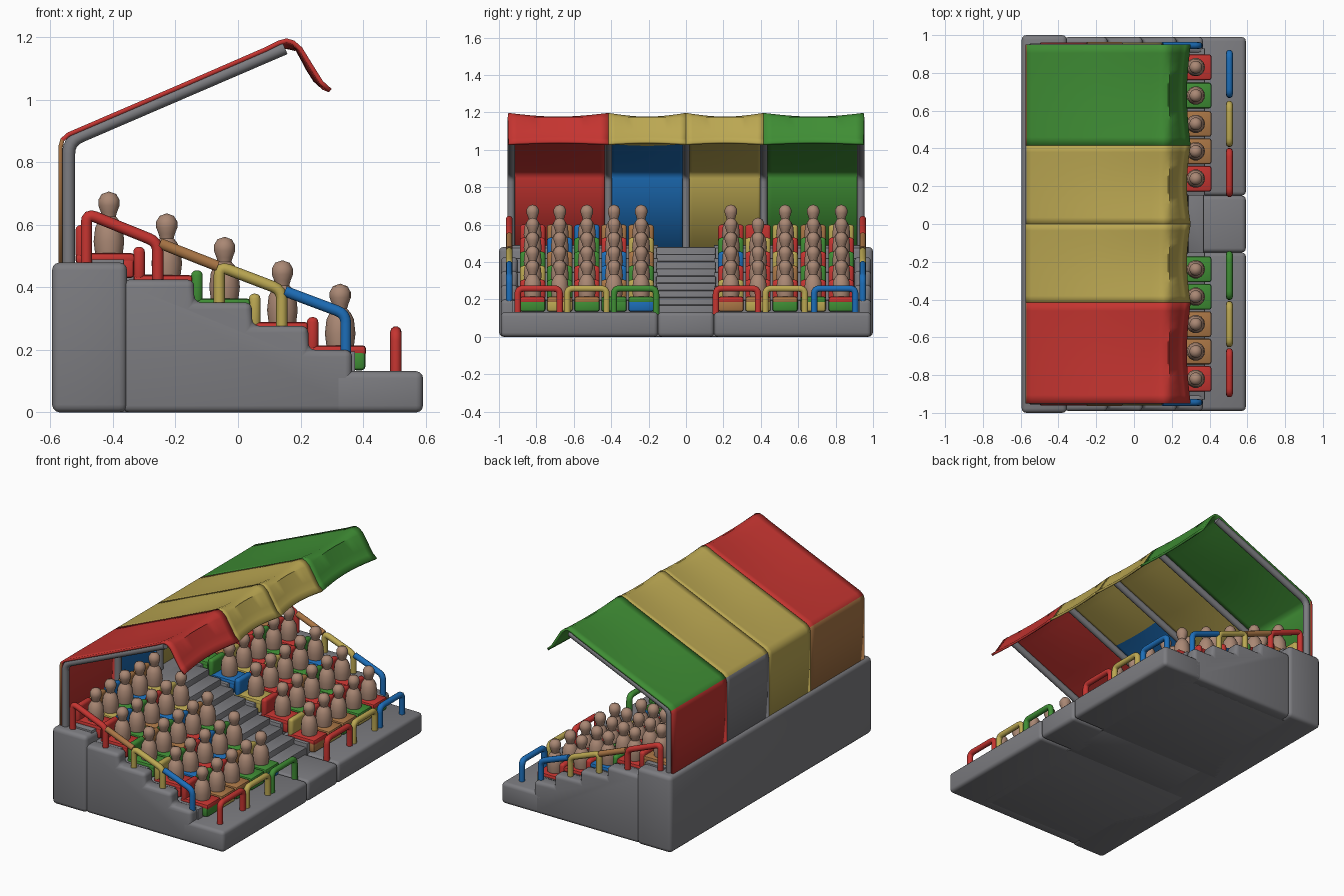
import bpy, bmesh, math, random
from mathutils import Vector

if "Cube" in bpy.data.objects:
    bpy.data.objects.remove(bpy.data.objects["Cube"])

random.seed(4)
COLOURS = {
    "grey": (0.2, 0.2, 0.215), "red": (0.56, 0.035, 0.03), "green": (0.05, 0.27, 0.035),
    "yellow": (0.5, 0.39, 0.085), "blue": (0.012, 0.155, 0.48), "brown": (0.4, 0.18, 0.06),
    "skin": (0.4, 0.245, 0.175),
}
MAT = {}
for n, c in COLOURS.items():
    MAT[n] = bpy.data.materials.new(n)
    MAT[n].diffuse_color = (*c, 1)


def add(name, mesh, *cols):
    for c in cols:
        mesh.materials.append(MAT[c])
    ob = bpy.data.objects.new(name, mesh)
    bpy.context.collection.objects.link(ob)
    return ob


def from_bm(name, bm, *cols):
    me = bpy.data.meshes.new(name)
    bm.to_mesh(me)
    bm.free()
    return add(name, me, *cols)


def prism(name, prof, y0, y1, col, bevel=0.02, seg=3):
    """Extrude an (x, z) profile along y and round its edges."""
    bm = bmesh.new()
    f = bm.faces.new([bm.verts.new((x, y0, z)) for x, z in prof])
    r = bmesh.ops.extrude_face_region(bm, geom=[f])
    vs = [v for v in r["geom"] if isinstance(v, bmesh.types.BMVert)]
    bmesh.ops.translate(bm, verts=vs, vec=(0, y1 - y0, 0))
    bmesh.ops.recalc_face_normals(bm, faces=bm.faces)
    bmesh.ops.bevel(bm, geom=bm.edges[:], offset=bevel, segments=seg, profile=0.5,
                    affect='EDGES', clamp_overlap=True)
    return from_bm(name, bm, col)


def box(name, x0, x1, y0, y1, z0, z1, col, bevel=0.02, seg=3):
    return prism(name, [(x0, z0), (x1, z0), (x1, z1), (x0, z1)], y0, y1, col, bevel, seg)


def tube(name, pts, r, col, fillet=0.03):
    """Round bar along a path with rounded corners."""
    pts = [Vector(p) for p in pts]
    path = [pts[0]]
    for a, b, c in zip(pts, pts[1:], pts[2:]):
        p, q = b + (a - b).normalized() * fillet, b + (c - b).normalized() * fillet
        path += [p * (1 - t) ** 2 + b * 2 * t * (1 - t) + q * t * t for t in (0, .25, .5, .75, 1)]
    path.append(pts[-1])
    cu = bpy.data.curves.new(name, 'CURVE')
    cu.dimensions = '3D'
    cu.bevel_depth, cu.bevel_resolution, cu.use_fill_caps = r, 3, True
    sp = cu.splines.new('POLY')
    sp.points.add(len(path) - 1)
    for s, p in zip(sp.points, path):
        s.co = (*p, 1)
    tmp = bpy.data.objects.new("tmp", cu)
    bpy.context.collection.objects.link(tmp)
    bpy.context.view_layer.update()
    me = bpy.data.meshes.new_from_object(tmp.evaluated_get(bpy.context.evaluated_depsgraph_get()))
    bpy.data.objects.remove(tmp)
    me.materials.clear()
    return add(name, me, col)


def stairs(x_front, x_back, risers, z0=0.0):
    """Closed stair profile from (riser x, tread z) pairs, lowest first."""
    prof = [(x_back, z0), (x_front, z0)]
    for i, (x, z) in enumerate(risers):
        prof.append((x, risers[i - 1][1] if i else z0))
        prof.append((x, z))
    prof.append((x_back, risers[-1][1]))
    return [p for i, p in enumerate(prof) if p != prof[i - 1]]


# Concrete base: back block, front slab in three pieces, side curbs, terraces, aisle stairs
box("back_block", -0.595, -0.355, -1, 1, 0, 0.48, "grey", 0.025)
for y0, y1 in ((-0.99, -0.15), (-0.15, 0.15), (0.15, 0.99)):
    box("front_slab", 0.30, 0.592, y0, y1, 0, 0.132, "grey", 0.022)

ROWS = [(0.41 - 0.185 * i, z) for i, z in enumerate((0.215, 0.29, 0.365, 0.44, 0.51))]
curb = stairs(0.365, -0.37, [(0.365, 0.2), (0.225, 0.277), (0.045, 0.352), (-0.14, 0.425)])
terrace = stairs(0.37, -0.5, [(f - 0.035, p - 0.02) for f, p in ROWS])
for s in (-1, 1):
    prism("side_curb", curb, s * 0.9, s * 0.99, "grey", 0.022)
    prism("terrace", terrace, s * 0.15, s * 0.93, "grey", 0.008, 2)
n = 9
aisle = stairs(0.37, -0.5, [(0.37 - 0.085 * i, 0.132 + 0.348 * (i + 1) / n) for i in range(n)])
prism("aisle_stairs", aisle, -0.16, 0.16, "grey", 0.008, 2)

# Seats and spectators
body = [(0, 0), (0.044, 0), (0.049, 0.04), (0.044, 0.085), (0.033, 0.107), (0.022, 0.12),
        (0.026, 0.134), (0.034, 0.155), (0.034, 0.173), (0.023, 0.192), (0, 0.2)]
bm = bmesh.new()
vs = [bm.verts.new((r, 0, z)) for r, z in body]
es = [bm.edges.new(e) for e in zip(vs, vs[1:])]
bmesh.ops.spin(bm, geom=vs + es, cent=(0, 0, 0), axis=(0, 0, 1), angle=math.tau, steps=14)
bmesh.ops.remove_doubles(bm, verts=bm.verts, dist=0.0005)
bmesh.ops.recalc_face_normals(bm, faces=bm.faces)
person = bpy.data.meshes.new("spectator")
bm.to_mesh(person)
bm.free()
person.materials.append(MAT["skin"])

COLS = [-0.82, -0.675, -0.53, -0.385, -0.24, 0.24, 0.385, 0.53, 0.68, 0.83]
FRONT = "red brown brown green green red brown brown green red".split()
APRON = "green yellow green green blue brown yellow green yellow green".split()
EDGE = "red red green red red".split()
mix = ["red", "red", "green", "yellow", "blue", "brown"]
for r, (f, p) in enumerate(ROWS):
    for c, y in enumerate(COLS):
        pan = FRONT[c] if r == 0 else EDGE[r] if c == 0 else random.choice(mix)
        apron = APRON[c] if r == 0 else pan
        a, b = y - 0.068, y + 0.068
        box("seat_pan", f - 0.19, f, a, b, p - 0.035, p, pan, 0.012, 2)
        box("seat_apron", f - 0.045, f - 0.002, a, b, p - 0.08, p - 0.014, apron, 0.012, 2)
        box("seat_back", f - 0.19, f - 0.153, a, b, p - 0.02, p + 0.09, random.choice(mix), 0.016, 3)
        if (r, c) != (4, 6):
            ob = bpy.data.objects.new("spectator", person)
            ob.location = (f - 0.083, y, p - 0.003)
            bpy.context.collection.objects.link(ob)

# Front railings
for y0, y1, c in ((-0.90, -0.675, "red"), (-0.635, -0.425, "yellow"), (-0.385, -0.16, "green"),
                  (0.16, 0.385, "red"), (0.425, 0.635, "yellow"), (0.685, 0.905, "blue")):
    x = 0.505
    tube("front_rail", [(x, y0, 0.12), (x, y0, 0.258), (x, y1, 0.258), (x, y1, 0.12)], 0.018, c)

# Sloping side railings
for y in (-0.945, 0.945):
    def side(c, *pts):
        tube("side_rail", [(x, y, z) for x, z in pts], 0.018, c)
    side("red", (-0.485, 0.46), (-0.485, 0.637), (-0.257, 0.545), (-0.257, 0.41))
    side("brown", (-0.25, 0.541), (-0.065, 0.468))
    side("yellow", (-0.06, 0.34), (-0.06, 0.468), (0.14, 0.392), (0.14, 0.265))
    side("blue", (0.15, 0.388), (0.345, 0.315), (0.345, 0.19))

# Bent posts carrying the roof
for y in (-0.935, -0.415, 0, 0.415, 0.935):
    tube("roof_post", [(-0.542, y, 0.46), (-0.542, y, 0.868), (0.15, y, 1.166)], 0.021, "grey", 0.04)

# Canopy sheet: back wall, sloping roof and drooping front flap, one sheet per bay
path = [(-0.575, 0.47), (-0.575, 0.85), (-0.568, 0.876), (-0.545, 0.896), (-0.2, 1.044),
        (0.09, 1.17), (0.13, 1.19), (0.155, 1.197), (0.18, 1.19), (0.205, 1.168),
        (0.25, 1.095), (0.272, 1.06), (0.30, 1.035)]
# y range, outside wall, inside wall, roof
BAYS = [(-0.95, -0.415, "brown", "red", "red"), (-0.415, 0, "yellow", "blue", "yellow"),
        (0, 0.415, "grey", "yellow", "yellow"), (0.415, 0.95, "red", "green", "green")]
N = 12
for y0, y1, wall_out, wall_in, roof in BAYS:
    bm = bmesh.new()
    grid = []
    for i, (x, z) in enumerate(path):
        row = []
        for j in range(N + 1):
            t = j / N
            sag = 0.02 * math.sin(math.pi * t) * min(1, max(0, (i - 3) / 2))
            flap = i > 8
            row.append(bm.verts.new((x - (sag if flap else 0), y0 + (y1 - y0) * t,
                                     z + (sag * 0.4 if flap else -sag))))
        grid.append(row)
    for i in range(len(path) - 1):
        for j in range(N):
            fc = bm.faces.new((grid[i][j], grid[i + 1][j], grid[i + 1][j + 1], grid[i][j + 1]))
            fc.material_index = 0 if i < 2 else 4 if i < 4 else 2
    ob = from_bm("canopy", bm, wall_out, wall_in, roof, roof, roof, wall_in)
    so = ob.modifiers.new("thickness", 'SOLIDIFY')
    so.thickness, so.offset = 0.014, -1
    so.material_offset = 1

# Smooth shading
for ob in bpy.context.scene.objects:
    ob.select_set(True)
bpy.context.view_layer.objects.active = ob
bpy.ops.object.shade_smooth_by_angle(angle=math.radians(42))

for m in bpy.data.materials:
    if m.users and not m.is_grease_pencil:
        m.use_nodes = True
        m.node_tree.nodes["Principled BSDF"].inputs["Base Color"].default_value = m.diffuse_color
